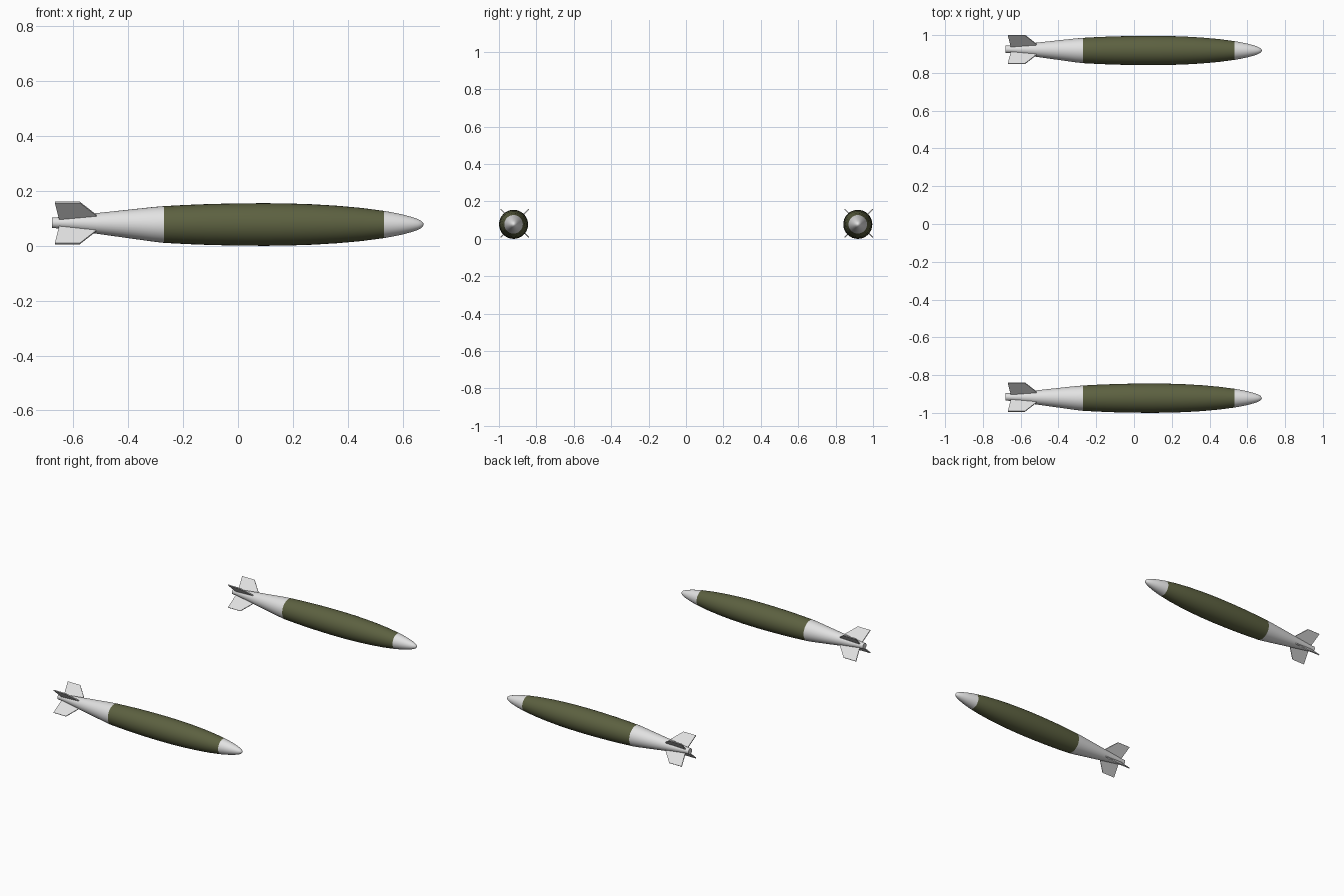
import bpy, bmesh, math
from mathutils import Vector

if "Cube" in bpy.data.objects:
    bpy.data.objects.remove(bpy.data.objects["Cube"])

SIDES = 32
AXIS_Z = 0.0777


def material(name, rgb):
    m = bpy.data.materials.new(name)
    m.diffuse_color = (*rgb, 1)
    m.use_nodes = True
    m.node_tree.nodes["Principled BSDF"].inputs["Base Color"].default_value = m.diffuse_color
    return m


GREEN = material("olive green", (0.108, 0.119, 0.052))
WHITE = material("pale grey", (0.76, 0.76, 0.76))


def drift(x):
    # the tail section leans slightly off the body axis
    return max(0.0, -0.27 - x) * 0.016


def finish(bm, name, mat, y, smooth):
    bmesh.ops.recalc_face_normals(bm, faces=bm.faces)
    me = bpy.data.meshes.new(name)
    bm.to_mesh(me)
    bm.free()
    ob = bpy.data.objects.new(name, me)
    bpy.context.collection.objects.link(ob)
    ob.location = (0, y, AXIS_Z)
    me.materials.append(mat)
    if smooth:
        bpy.ops.object.select_all(action='DESELECT')
        ob.select_set(True)
        bpy.context.view_layer.objects.active = ob
        bpy.ops.object.shade_smooth_by_angle(angle=math.radians(35))


def lathe(name, profile, mat, y, cap_end=False):
    # turned part along x from (x, radius) pairs
    bm = bmesh.new()
    rings = []
    for x, r in profile:
        d = drift(x)
        if r == 0:
            rings.append([bm.verts.new((x, d, d))] * SIDES)
            continue
        rings.append([bm.verts.new((x, d + r * math.cos(a), d + r * math.sin(a)))
                      for a in (2 * math.pi * i / SIDES for i in range(SIDES))])
    for p, q in zip(rings, rings[1:]):
        for i in range(SIDES):
            j = (i + 1) % SIDES
            if p[0] is p[1]:
                bm.faces.new((p[i], q[i], q[j]))
            else:
                bm.faces.new((p[i], p[j], q[j], q[i]))
    if cap_end:
        bm.faces.new(rings[-1])
    finish(bm, name, mat, y, True)


def fin(name, angle, y):
    # swept plate: (x, distance from axis)
    outline = [(-0.515, 0.034), (-0.518, 0.042), (-0.577, 0.1068),
               (-0.668, 0.1068), (-0.653, 0.024), (-0.652, 0.010)]
    out = Vector((0, math.cos(angle), math.sin(angle)))
    side = Vector((0, -out.z, out.y)) * 0.003
    bm = bmesh.new()
    base = Vector((0, drift(-0.62), drift(-0.62)))
    a, b = ([bm.verts.new(base + Vector((x, 0, 0)) + out * r + side * s)
             for x, r in outline] for s in (-1, 1))
    bm.faces.new(a)
    bm.faces.new(b)
    n = len(outline)
    for i in range(n):
        j = (i + 1) % n
        bm.faces.new((a[i], a[j], b[j], b[i]))
    finish(bm, name, WHITE, y, False)


NOSE = [(0.677, 0), (0.675, 0.006), (0.669, 0.0125), (0.656, 0.0195),
        (0.635, 0.027), (0.60, 0.0365), (0.565, 0.0437), (0.533, 0.0495)]
BODY = [(0.533, 0.0495), (0.45, 0.0605), (0.36, 0.0685), (0.27, 0.0738),
        (0.19, 0.0765), (0.10, 0.0777), (0.0, 0.077), (-0.10, 0.0748),
        (-0.19, 0.0713), (-0.27, 0.067)]
TAIL = [(-0.27, 0.067), (-0.31, 0.063), (-0.52, 0.037), (-0.65, 0.0205),
        (-0.679, 0.0195)]

# two identical bombs, side by side
for label, y in (("near", -0.922), ("far", 0.9185)):
    lathe(label + "_nose_cone", NOSE, WHITE, y)
    lathe(label + "_body", BODY, GREEN, y)
    lathe(label + "_tail_cone", TAIL, WHITE, y, cap_end=True)
    for k in range(4):
        fin(f"{label}_tail_fin_{k + 1}", math.pi / 4 + k * math.pi / 2, y)
